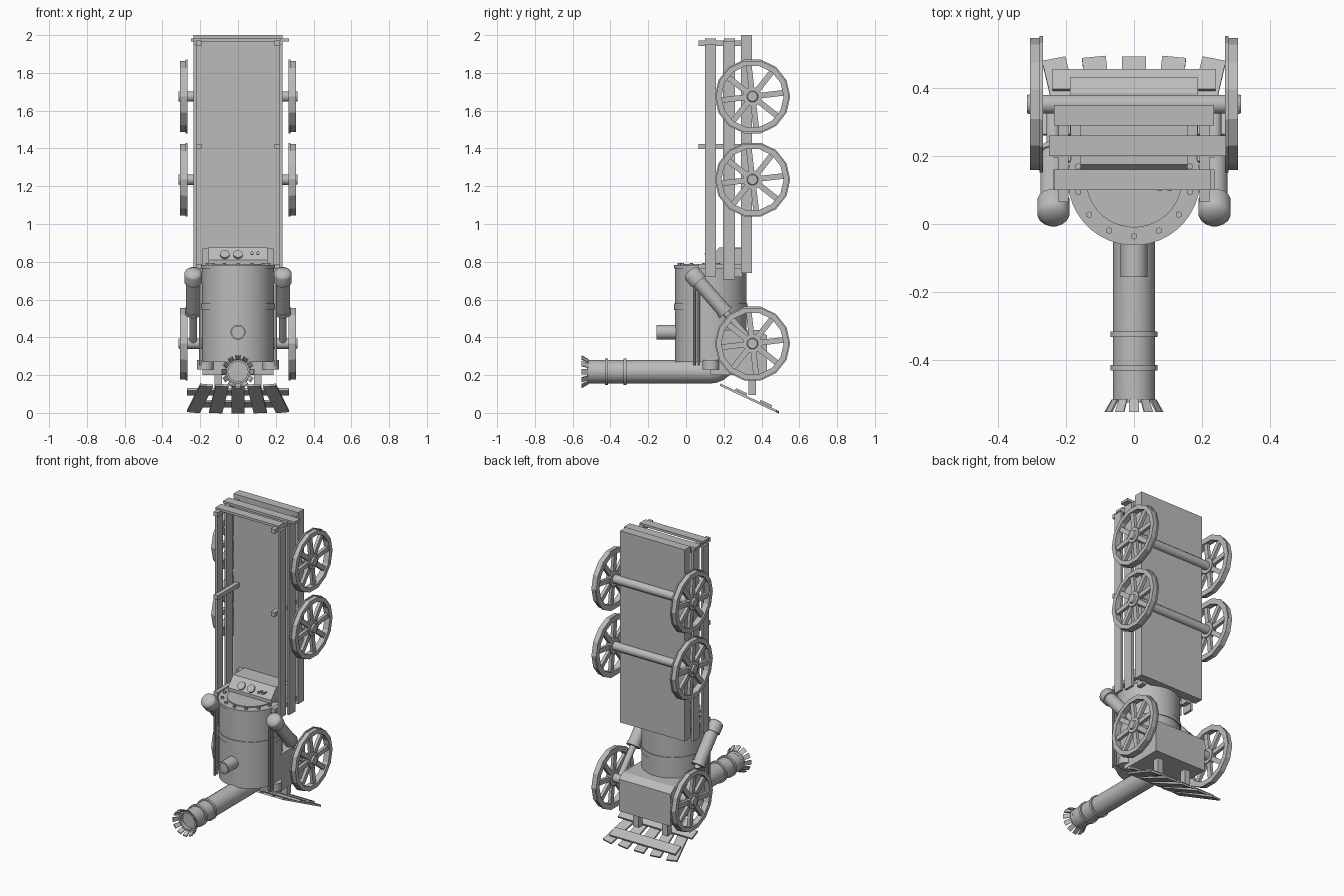
import bpy, bmesh, math
from mathutils import Vector, Matrix

if "Cube" in bpy.data.objects:
    bpy.data.objects.remove(bpy.data.objects["Cube"])

grey = bpy.data.materials.new("plain_grey")
grey.diffuse_color = (0.5, 0.5, 0.5, 1)
grey.use_nodes = True
grey.node_tree.nodes["Principled BSDF"].inputs["Base Color"].default_value = grey.diffuse_color


def finish(bm, name, smooth=False):
    bmesh.ops.recalc_face_normals(bm, faces=bm.faces)
    me = bpy.data.meshes.new(name)
    bm.to_mesh(me)
    bm.free()
    ob = bpy.data.objects.new(name, me)
    bpy.context.collection.objects.link(ob)
    me.materials.append(grey)
    if smooth:
        bpy.ops.object.select_all(action='DESELECT')
        ob.select_set(True)
        bpy.context.view_layer.objects.active = ob
        bpy.ops.object.shade_smooth_by_angle(angle=math.radians(35))
    return ob


def add_box(bm, x, y, z, mat=Matrix()):
    mid = Vector([(a + b) / 2 for a, b in (x, y, z)])
    size = [abs(b - a) for a, b in (x, y, z)]
    bmesh.ops.create_cube(bm, size=1, matrix=mat @ Matrix.Translation(mid) @ Matrix.Diagonal((*size, 1)))


def box(name, x, y, z, mat=Matrix()):
    bm = bmesh.new()
    add_box(bm, x, y, z, mat)
    return finish(bm, name)


def add_lathe(bm, base, axis, profile, n, closed=False):
    """Spin (radius, distance) points around an axis."""
    rot = Vector((0, 0, 1)).rotation_difference(Vector(axis)).to_matrix()
    rings = []
    for r, h in profile:
        rings.append([bm.verts.new(Vector(base) + rot @ Vector(
            (r * math.cos(2 * math.pi * (i + .5) / n), r * math.sin(2 * math.pi * (i + .5) / n), h))) for i in range(n)])
    pairs = list(zip(rings, rings[1:])) + ([(rings[-1], rings[0])] if closed else [])
    for a, b in pairs:
        for i in range(n):
            bm.faces.new((a[i], a[(i + 1) % n], b[(i + 1) % n], b[i]))
    if not closed:
        bm.faces.new(rings[0])
        bm.faces.new(rings[-1])


def lathe(name, base, axis, profile, n=32, closed=False, smooth=True):
    bm = bmesh.new()
    add_lathe(bm, base, axis, profile, n, closed)
    return finish(bm, name, smooth)


def rod(name, a, b, r, n=16):
    d = Vector(b) - Vector(a)
    return lathe(name, a, d, [(r, 0), (r, d.length)], n)


def prism(name, x0, x1, yz):
    bm = bmesh.new()
    a, b = ([bm.verts.new((x, y, z)) for y, z in yz] for x in (x0, x1))
    bm.faces.new(a)
    bm.faces.new(b)
    n = len(yz)
    for i in range(n):
        bm.faces.new((a[i], a[(i + 1) % n], b[(i + 1) % n], b[i]))
    return finish(bm, name)


# Wagon bed, side planks, stakes and end boards
box("wagon_bed", (-.235, .235), (.29, .35), (.74, 2))
for s in (-1, 1):
    box("upper_side_plank", (s * .22, s * .236), (.10, .16), (.72, 1.95))
    box("lower_side_plank", (s * .22, s * .236), (.195, .26), (.705, 1.97))
    for z in (.775, 1.41, 1.957):
        box("side_stake", (s * .193, s * .222), (.065, .295), (z - .014, z + .014))
    box("bed_bracket", (s * .157, s * .187), (.25, .30), (.72, .87))
tilt = Matrix.Rotation(math.radians(1.5), 4, 'Y')
for y0, y1, x0, x1 in ((.20, .26, -.25, .27), (.10, .16, -.235, .225)):
    box("end_board", (x0, x1), (y0, y1), (1.966, 1.982))

# Wheels with rims, flanges, spokes and hubs on three axles
for z in (.367, 1.235, 1.675):
    rod("axle", (-.28, .352, z), (.28, .352, z), .028)
    for s in (-1, 1):
        bm = bmesh.new()
        c = (s * .268, .352, z)
        add_lathe(bm, c, (s, 0, 0), [(.165, 0), (.2, 0), (.2, .009), (.194, .009), (.194, .038), (.165, .038)], 14, True)
        add_lathe(bm, c, (s, 0, 0), [(.05, .002), (.05, .036), (.03, .036), (.026, .047)], 14)
        for k in range(8):
            m = Matrix.Translation((s * .287, .352, z)) @ Matrix.Rotation(math.tau * (k + .15) / 8, 4, 'X')
            add_box(bm, (-.01, .01), (-.015, .015), (.04, .17), m)
        finish(bm, "wheel")

# Boiler with band, flange, lid and bolts
BY = .132
lathe("boiler", (0, BY, 0), (0, 0, 1), [(.19, .27), (.19, .545), (.195, .545), (.195, .578), (.19, .578),
      (.19, .765), (.195, .765), (.195, .782), (.142, .782), (.142, .789)], 40)
for k in range(14):
    a = math.tau * k / 14
    x, y = .168 * math.sin(a), BY - .168 * math.cos(a)
    rod("flange_bolt", (x, y, .78), (x, y, .794), .01, 6)

# Control panel with gauges and levers
prism("control_panel", -.157, .157, [(.12, .787), (.30, .787), (.30, .875), (.175, .875), (.12, .81)])
for x in (-.07, 0):
    rod("gauge", (x, .148, .828), (x, .132, .842), .025, 16)
for x in (.075, .105):
    rod("lever", (x, .15, .838), (x, .11, .845), .005, 6)
    rod("lever_knob", (x, .112, .845), (x, .10, .847), .009, 8)

# Firebox with a chamfered rear edge
prism("firebox", -.188, .188, [(.13, .2), (.43, .2), (.43, .41), (.385, .44), (.13, .44)])

# Short steam outlet on the boiler front
lathe("steam_outlet", (0, -.155, .427), (0, 1, 0), [(.032, .012), (.032, 0), (.04, 0), (.04, .11)], 20)

# Chimney with elbow, bands and flared crown
CZ, R = .218, .062
cu = bpy.data.curves.new("chimney", 'CURVE')
cu.dimensions = '3D'
cu.bevel_depth, cu.bevel_resolution = R, 6
cu.use_fill_caps = True
path = [(0, -.5, CZ)] + [(0, .13 + .075 * math.sin(a), CZ + .075 * (1 - math.cos(a)))
                         for a in (math.radians(d) for d in range(0, 91, 15))] + [(0, .205, .34)]
sp = cu.splines.new('POLY')
sp.points.add(len(path) - 1)
for p, co in zip(sp.points, path):
    p.co = (*co, 1)
cu.materials.append(grey)
bpy.context.collection.objects.link(bpy.data.objects.new("chimney", cu))
for y in (-.43, -.332):
    lathe("chimney_band", (0, y, CZ), (0, 1, 0), [(.06, 0), (.07, 0), (.07, .016), (.06, .016)], 28, True)
lathe("chimney_mouth", (0, -.525, CZ), (0, 1, 0), [(.052, 0), (.062, 0), (.062, .03), (.052, .03)], 28, True)
bm = bmesh.new()
for k in range(12):
    vs = []
    for y, r, w in ((-.515, .06, .2), (-.553, .082, .17)):
        for dr in (0, .007):
            for sgn in (-1, 1):
                a = math.tau * k / 12 + sgn * w
                vs.append(bm.verts.new(((r + dr) * math.cos(a), y, CZ + (r + dr) * math.sin(a))))
    for f in ((0, 1, 3, 2), (4, 5, 7, 6), (0, 1, 5, 4), (2, 3, 7, 6), (0, 2, 6, 4), (1, 3, 7, 5)):
        bm.faces.new([vs[i] for i in f])
finish(bm, "chimney_crown")

for s in (-1, 1):
    # Slanted steam cylinder and piston rod
    top, hub = Vector((s * .237, .018, .752)), Vector((s * .237, .352, .367))
    d = hub - top
    lathe("steam_cylinder", top, d, [(.025, 0), (.044, .012), (.048, .02), (.048, .075), (.039, .075),
          (.039, .275), (.044, .275), (.044, .295), (.02, .295), (.02, d.length)], 16)
    rod("crank_pin", hub, hub + Vector((s * .03, 0, 0)), .025)
    # Paired drain pipes and foot below the boiler
    for y in (.045, .068):
        rod("drain_pipe", (s * .2, y, .25), (s * .2, y, .68), .008, 8)
    rod("boiler_foot", (s * .173, .132, .23), (s * .173, .132, .28), .045, 16)
    # Struts that carry the track guard
    box("guard_strut", (s * .085, s * .125), (.33, .37), (.095, .21))

# Fanned track guard with two cross bars
slope = Matrix.Translation((0, .19, .152)) @ Matrix.Rotation(math.radians(-25.3), 4, 'X')
for k in range(-2, 3):
    turn = Matrix.Translation((k * .083, 0, 0)) @ Matrix.Rotation(math.radians(-6 * k), 4, 'Z')
    box("guard_slat", (-.035, .035), (0, .335), (-.012, 0), slope @ turn)
for v, w in ((.11, .27), (.255, .24)):
    box("guard_bar", (-w, w), (v - .033, v + .033), (0, .013), slope)
